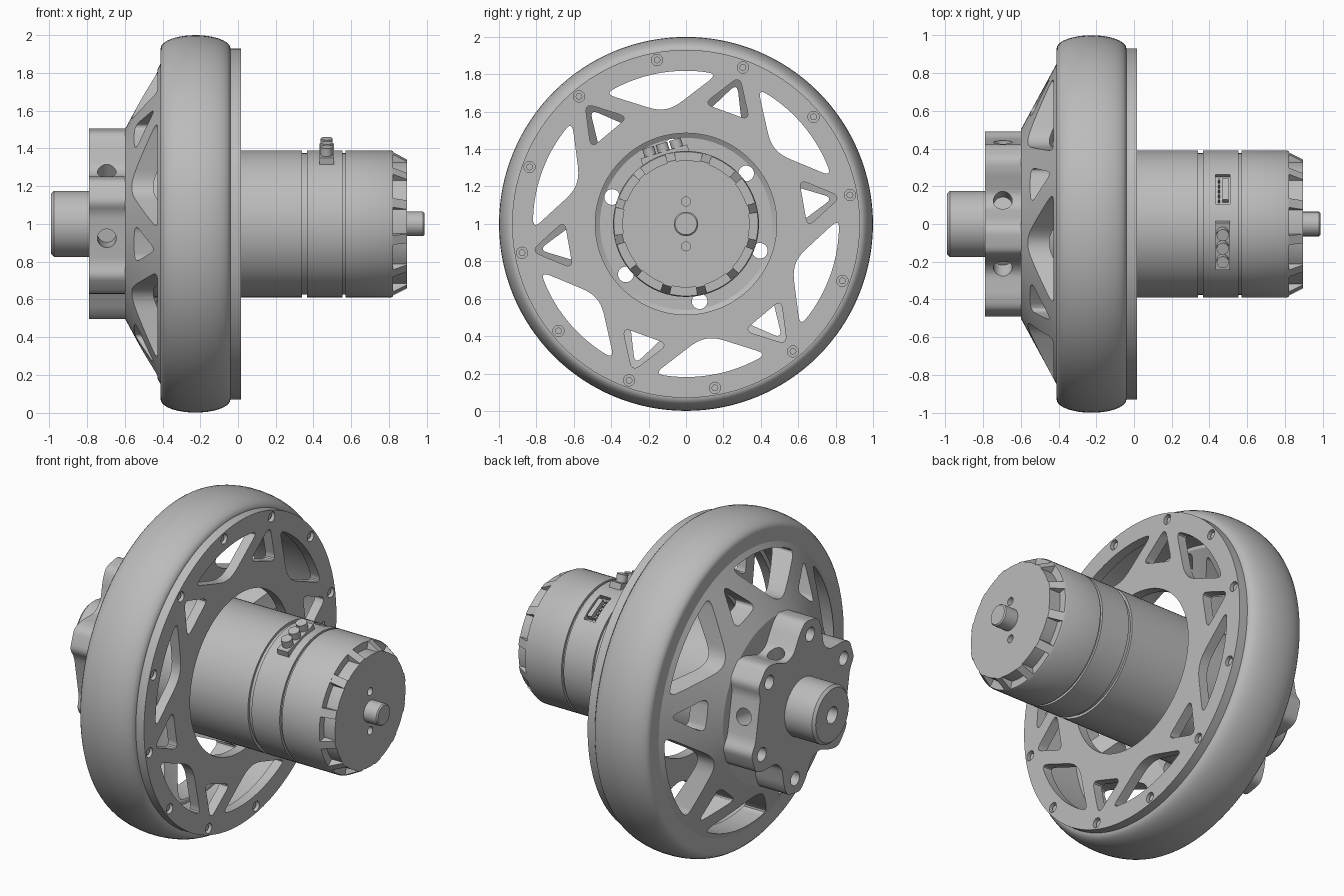
import bpy, bmesh, math
from math import sin, cos, radians
from mathutils import Matrix, Vector

old = bpy.data.objects.get("Cube")
if old:
    bpy.data.objects.remove(old)

grey = bpy.data.materials.new("machined_grey")
grey.use_nodes = True
grey.diffuse_color = (0.5, 0.5, 0.5, 1)
grey.node_tree.nodes["Principled BSDF"].inputs["Base Color"].default_value = (0.5, 0.5, 0.5, 1)

AXIS = Vector((0, 0, 1))          # the wheel axle runs along x at this height
LOBES = [40 + 60 * k for k in range(6)]
NODES = [10 + 60 * k for k in range(6)]


def finish(name, bm):
    """Turn a bmesh into an object on the axle."""
    bmesh.ops.remove_doubles(bm, verts=bm.verts, dist=1e-5)
    bmesh.ops.recalc_face_normals(bm, faces=bm.faces)
    mesh = bpy.data.meshes.new(name)
    bm.to_mesh(mesh)
    bm.free()
    mesh.materials.append(grey)
    ob = bpy.data.objects.new(name, mesh)
    bpy.context.collection.objects.link(ob)
    ob.location = AXIS
    return ob


def smooth(ob):
    bpy.ops.object.select_all(action='DESELECT')
    ob.select_set(True)
    bpy.context.view_layer.objects.active = ob
    bpy.ops.object.shade_smooth_by_angle(angle=radians(28))


def lathe(name, profile, closed=False, segs=96):
    """Spin (x, radius) points around the axle."""
    bm = bmesh.new()
    vs = [bm.verts.new((x, r, 0)) for x, r in profile]
    pairs = list(zip(vs, vs[1:])) + ([(vs[-1], vs[0])] if closed else [])
    es = [bm.edges.new(p) for p in pairs]
    bmesh.ops.spin(bm, geom=vs + es, axis=(1, 0, 0), cent=(0, 0, 0),
                   angle=math.tau, steps=segs)
    return finish(name, bm)


def polar(r, deg):
    return Vector((r * cos(radians(deg)), r * sin(radians(deg))))


def rounded(pts, size, steps=5):
    """Round the corners of a (y, z) outline."""
    out = []
    for i, p in enumerate(pts):
        a, b = pts[i - 1] - p, pts[(i + 1) % len(pts)] - p
        a = p + a.normalized() * min(size, a.length * 0.45)
        b = p + b.normalized() * min(size, b.length * 0.45)
        for s in range(steps + 1):
            t = s / steps
            out.append(a * (1 - t) ** 2 + p * 2 * t * (1 - t) + b * t * t)
    return out


def prism(bm, pts, x0, x1):
    f = bm.faces.new([bm.verts.new((x0, p.x, p.y)) for p in pts])
    new = bmesh.ops.extrude_face_region(bm, geom=[f])["geom"]
    bmesh.ops.translate(bm, vec=(x1 - x0, 0, 0),
                        verts=[g for g in new if isinstance(g, bmesh.types.BMVert)])


def round_hole(bm, r, deg, size, x0, x1, segs=24):
    prism(bm, [polar(r, deg) + polar(size, 360 * i / segs) for i in range(segs)], x0, x1)


def frame(deg, r, x):
    """Local z points outward at the given angle around the axle."""
    return Matrix.Rotation(radians(deg - 90), 4, 'X') @ Matrix.Translation((x, 0, r))


def box(bm, deg, r, x, size, shift=0):
    m = frame(deg, r, x) @ Matrix.Translation((0, shift, 0)) @ Matrix.Diagonal((*size, 1))
    bmesh.ops.create_cube(bm, size=1, matrix=m)


def peg(bm, deg, r, x, radius, depth, shift=0):
    bmesh.ops.create_cone(bm, cap_ends=True, segments=24, radius1=radius, radius2=radius,
                          depth=depth, matrix=frame(deg, r, x) @ Matrix.Translation((0, shift, 0)))


def cut(ob, bm):
    """Subtract a temporary cutter and bake the result."""
    tool = finish("cutter", bm)
    tool.hide_render = True
    mod = ob.modifiers.new("cut", 'BOOLEAN')
    mod.operation, mod.solver, mod.object = 'DIFFERENCE', 'EXACT', tool
    bpy.context.view_layer.update()
    deps = bpy.context.evaluated_depsgraph_get()
    mesh = bpy.data.meshes.new_from_object(ob.evaluated_get(deps))
    ob.modifiers.clear()
    ob.data = mesh
    bpy.data.objects.remove(tool)


def truss_windows(bm, x0, x1, apex, base, tip, half):
    """Six wide windows alternating with six small triangles."""
    for d in LOBES:
        arc = [polar(0.82, d + a) for a in (-22, -14, -7, 0, 7, 14, 22)]
        prism(bm, rounded(arc + [polar(apex, d + 4), polar(apex, d - 4)], 0.06), x0, x1)
    for d in NODES:
        tri = [polar(tip, d), polar(base, d + half), polar(base, d - half)]
        prism(bm, rounded(tri, 0.05), x0, x1)


# tyre with a rounded tread
tread = [(-0.225 - 0.185 * cos(radians(a)), 0.93 + 0.07 * sin(radians(a)))
         for a in range(0, 181, 12)]
smooth(lathe("tyre", [(-0.41, 0.845)] + tread + [(-0.04, 0.845)], closed=True, segs=128))

# outer face plate
plate = lathe("face_plate", [(-0.045, 0.485), (-0.045, 0.93), (0.015, 0.93), (0.015, 0.485)],
              closed=True, segs=128)
bm = bmesh.new()
truss_windows(bm, -0.1, 0.1, 0.625, 0.65, 0.84, 11.5)
for k in range(12):
    round_hole(bm, 0.89, 10 + 30 * k, 0.03, -0.01, 0.1)
cut(plate, bm)
smooth(plate)

# plate screws sunk in their holes
bm = bmesh.new()
for k in range(12):
    round_hole(bm, 0.89, 10 + 30 * k, 0.018, -0.012, 0.002, 16)
smooth(finish("plate_screws", bm))

# conical spoke spider
spider = lathe("spoke_spider", [(-0.6, 0), (-0.6, 0.5), (-0.41, 0.85), (-0.28, 0.85),
                                (-0.28, 0.825), (-0.52, 0.46), (-0.52, 0)])
bm = bmesh.new()
truss_windows(bm, -0.7, -0.2, 0.57, 0.6, 0.8, 10)
for d in LOBES:
    round_hole(bm, 0.42, d, 0.042, -0.9, -0.3)
cut(spider, bm)
smooth(spider)

# lobed hub: flat on two opposite sides, notched on the others
outline = []
for d in LOBES:
    outline += [polar(0.46, d - 13), polar(0.51, d - 7), polar(0.51, d + 7), polar(0.46, d + 13)]
    if (d + 30) % 180 != 10:
        outline += [polar(0.36, d + 24), polar(0.36, d + 36)]
bm = bmesh.new()
prism(bm, rounded(outline, 0.03, 3), -0.79, -0.595)
hub = finish("hub", bm)
bm = bmesh.new()
for d in LOBES:
    round_hole(bm, 0.42, d, 0.042, -0.9, -0.3)
cut(hub, bm)
bm = bmesh.new()
for d in NODES:
    peg(bm, d, 0.43, -0.695, 0.05, 0.3)
cut(hub, bm)
smooth(hub)

# axle boss with a blind bore
smooth(lathe("axle_boss", [(-0.85, 0), (-0.85, 0.05), (-0.99, 0.05), (-0.99, 0.16),
                           (-0.975, 0.175), (-0.785, 0.175), (-0.785, 0)], segs=64))

# motor body with two grooves and a stepped end cap
motor = lathe("motor_body", [
    (-0.53, 0), (-0.53, 0.39), (0.34, 0.39), (0.34, 0.375), (0.365, 0.375), (0.365, 0.39),
    (0.555, 0.39), (0.555, 0.375), (0.57, 0.375), (0.57, 0.39), (0.81, 0.39), (0.82, 0.385),
    (0.82, 0.34), (0.895, 0.34), (0.895, 0)])
bm = bmesh.new()
for d in (90, 270):
    round_hole(bm, 0.12, d, 0.024, 0.85, 1.0)
box(bm, 61, 0.39, 0.47, (0.075, 0.18, 0.08))
cut(motor, bm)
smooth(motor)

# sloping ribs round the end cap
bm = bmesh.new()
for k in range(12):
    m = frame(13 + 30 * k, 0, 0)
    f = bm.faces.new([bm.verts.new(m @ Vector((x, -0.025, r))) for x, r in
                      ((0.815, 0.32), (0.815, 0.387), (0.895, 0.345), (0.895, 0.32))])
    new = bmesh.ops.extrude_face_region(bm, geom=[f])["geom"]
    bmesh.ops.translate(bm, vec=m.to_3x3() @ Vector((0, 0.05, 0)),
                        verts=[g for g in new if isinstance(g, bmesh.types.BMVert)])
finish("end_cap_ribs", bm)

# motor shaft
smooth(lathe("motor_shaft", [(0.88, 0), (0.88, 0.065), (0.98, 0.065), (0.987, 0.058), (0.987, 0)],
             segs=48))

# power connector: a base block with three round terminals
bm = bmesh.new()
box(bm, 107, 0.375, 0.47, (0.075, 0.26, 0.06))
for s in (-0.075, 0, 0.075):
    peg(bm, 107, 0.42, 0.47, 0.032, 0.06, s)
smooth(finish("power_connector", bm))

# signal socket: an inner block and pins in the recess
bm = bmesh.new()
box(bm, 61, 0.365, 0.485, (0.03, 0.13, 0.04))
for k in range(5):
    box(bm, 61, 0.365, 0.45, (0.012, 0.012, 0.03), -0.06 + 0.03 * k)
finish("signal_socket", bm)
